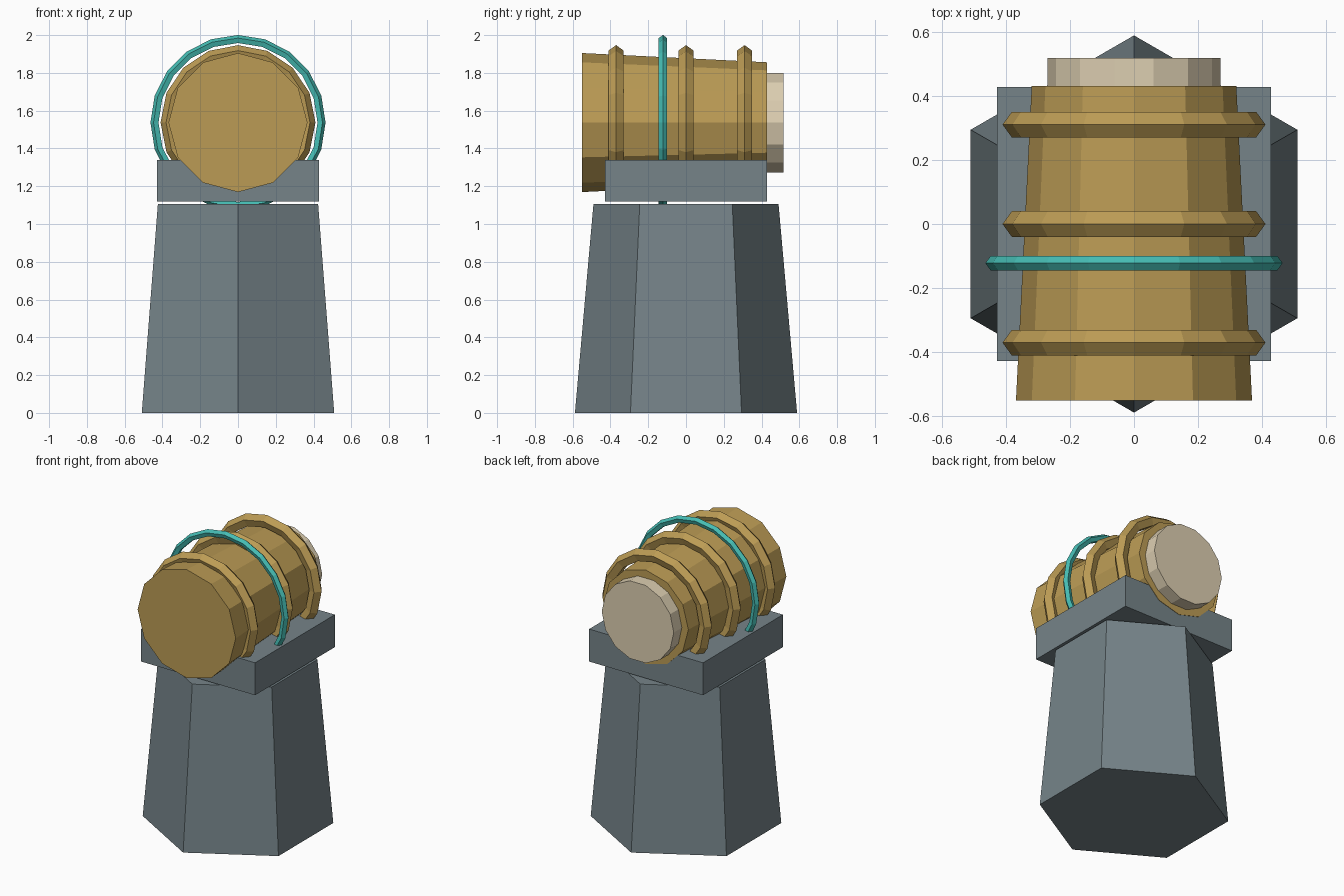
import bpy
from math import pi

if "Cube" in bpy.data.objects:
    bpy.data.objects.remove(bpy.data.objects["Cube"])

AXIS_Z = 1.537  # height of the barrel axis


def material(name, rgb):
    m = bpy.data.materials.new(name)
    m.diffuse_color = (*rgb, 1)
    m.use_nodes = True
    m.node_tree.nodes["Principled BSDF"].inputs["Base Color"].default_value = m.diffuse_color
    return m


slate = material("slate", (0.18, 0.23, 0.25))
brass = material("brass", (0.50, 0.33, 0.09))
teal = material("teal", (0.06, 0.50, 0.45))
cream = material("cream", (0.72, 0.62, 0.44))


def finish(name, mat):
    ob = bpy.context.object
    ob.name = name
    ob.data.materials.append(mat)
    return ob


def drum(name, y0, y1, r0, r1, sides, mat, spin=0):
    """Tapered cylinder lying along y."""
    bpy.ops.mesh.primitive_cone_add(
        vertices=sides, radius1=r0, radius2=r1, depth=y1 - y0,
        location=(0, (y0 + y1) / 2, AXIS_Z), rotation=(-pi / 2, spin, 0))
    return finish(name, mat)


def hoop(name, y, major, minor, sides, mat):
    """Ring around the barrel axis, with its ridge facing outward."""
    bpy.ops.mesh.primitive_torus_add(
        major_radius=major, minor_radius=minor, major_segments=sides,
        minor_segments=5, location=(0, y, AXIS_Z), rotation=(-pi / 2, 0, 0))
    return finish(name, mat)


# Hexagonal tapered pedestal
bpy.ops.mesh.primitive_cone_add(vertices=6, radius1=0.588, radius2=0.49,
                                depth=1.105, location=(0, 0, 0.5525))
finish("pedestal", slate)

# Square cradle slab, floating just above the pedestal
bpy.ops.mesh.primitive_cube_add(size=1, location=(0, 0, 1.23))
slab = finish("cradle_slab", slate)
slab.scale = (0.855, 0.855, 0.22)

# Barrel and pale rear cap
drum("barrel", -0.55, 0.43, 0.368, 0.319, 12, brass)
drum("rear_cap", 0.425, 0.517, 0.27, 0.27, 14, cream, pi / 14)

# Raised bands on the barrel
for i, y in enumerate((-0.37, 0.0, 0.31)):
    hoop(f"barrel_band_{i + 1}", y, 0.368, 0.042, 16, brass)

# Larger thin hoop
hoop("teal_hoop", -0.122, 0.44, 0.0235, 20, teal)
